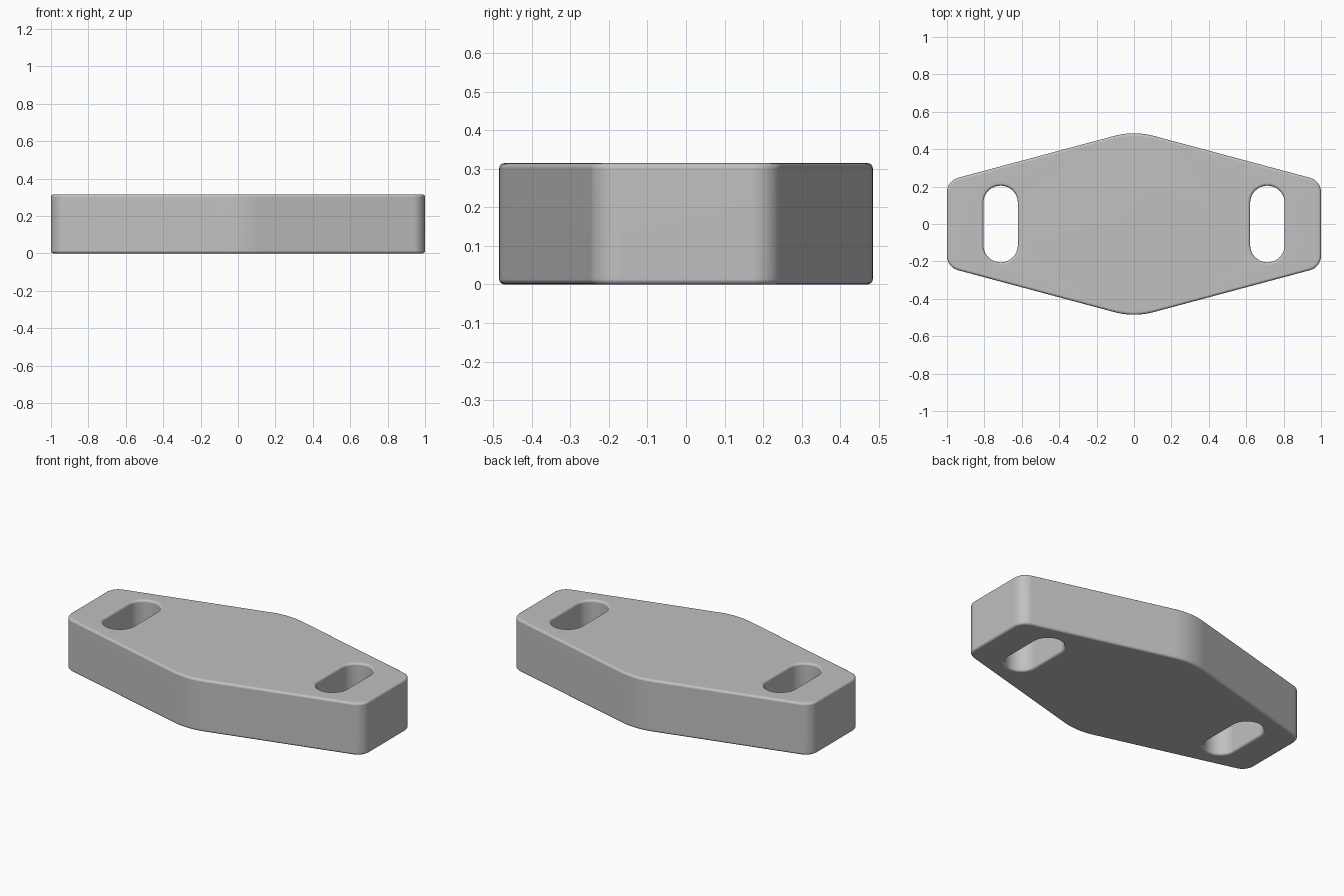
import bpy, bmesh
from math import sin, cos, pi, radians

cube = bpy.data.objects.get("Cube")
if cube:
    bpy.data.objects.remove(cube, do_unlink=True)

HEIGHT = 0.315
FILLET = 0.014
STEPS = 4
SLOPE = radians(15)

grey = bpy.data.materials.new("plain grey")
grey.use_nodes = True
colour = (0.53, 0.53, 0.53, 1)
grey.diffuse_color = colour
grey.node_tree.nodes["Principled BSDF"].inputs["Base Color"].default_value = colour


def arc_loop(arcs, inset):
    """Closed outline from (cx, cy, radius, start, end, segments) arcs."""
    points = []
    for cx, cy, r, a, b, n in arcs:
        for i in range(n + 1):
            t = a + (b - a) * i / n
            points.append((cx + (r - inset) * cos(t), cy + (r - inset) * sin(t)))
    return points


# Rounded hexagon outline, one quarter mirrored around
BIG, SMALL = 0.4, 0.08
apex = 0.485 - BIG
cx = 1 - SMALL
cy = (apex * cos(SLOPE) + BIG - SMALL - cx * sin(SLOPE)) / cos(SLOPE)
lean = pi / 2 - SLOPE
outline = [
    (cx, cy, SMALL, 0, lean, 8),
    (0, apex, BIG, lean, pi - lean, 10),
    (-cx, cy, SMALL, pi - lean, pi, 8),
    (-cx, -cy, SMALL, pi, pi + lean, 8),
    (0, -apex, BIG, pi + lean, 2 * pi - lean, 10),
    (cx, -cy, SMALL, 2 * pi - lean, 2 * pi, 8),
]


def slot(x, r=0.092, half=0.205):
    return [(x, half - r, r, 0, pi, 20), (x, r - half, r, pi, 2 * pi, 20)]


# Fillet section: (inset, height) from bottom rim to top rim
section = []
for i in range(STEPS + 1):
    t = pi / 2 * i / STEPS
    section.append((FILLET * (1 - sin(t)), FILLET * (1 - cos(t))))
section += [(d, HEIGHT - z) for d, z in reversed(section)]

# Walls of the plate and both slots
bm = bmesh.new()
rims = {0: [], len(section) - 1: []}
for arcs, sign in ((outline, 1), (slot(-0.713), -1), (slot(0.713), -1)):
    previous = None
    for level, (inset, z) in enumerate(section):
        ring = [bm.verts.new((x, y, z)) for x, y in arc_loop(arcs, sign * inset)]
        n = len(ring)
        if previous:
            for i in range(n):
                j = (i + 1) % n
                bm.faces.new((previous[i], previous[j], ring[j], ring[i]))
        if level in rims:
            rims[level].append(ring)
        previous = ring

# Flat top and bottom around the slots
for rings in rims.values():
    edges = [bm.edges.get((r[i - 1], r[i])) for r in rings for i in range(len(r))]
    bmesh.ops.triangle_fill(bm, edges=edges, use_beauty=True)
bmesh.ops.recalc_face_normals(bm, faces=bm.faces)

mesh = bpy.data.meshes.new("slotted_plate")
bm.to_mesh(mesh)
bm.free()
mesh.materials.append(grey)
plate = bpy.data.objects.new("slotted_plate", mesh)
bpy.context.collection.objects.link(plate)

# Smooth fillets with flat-looking caps
bpy.context.view_layer.objects.active = plate
plate.select_set(True)
bpy.ops.object.shade_smooth_by_angle(angle=radians(40))
weighted = plate.modifiers.new("flat_caps", "WEIGHTED_NORMAL")
weighted.keep_sharp = True
